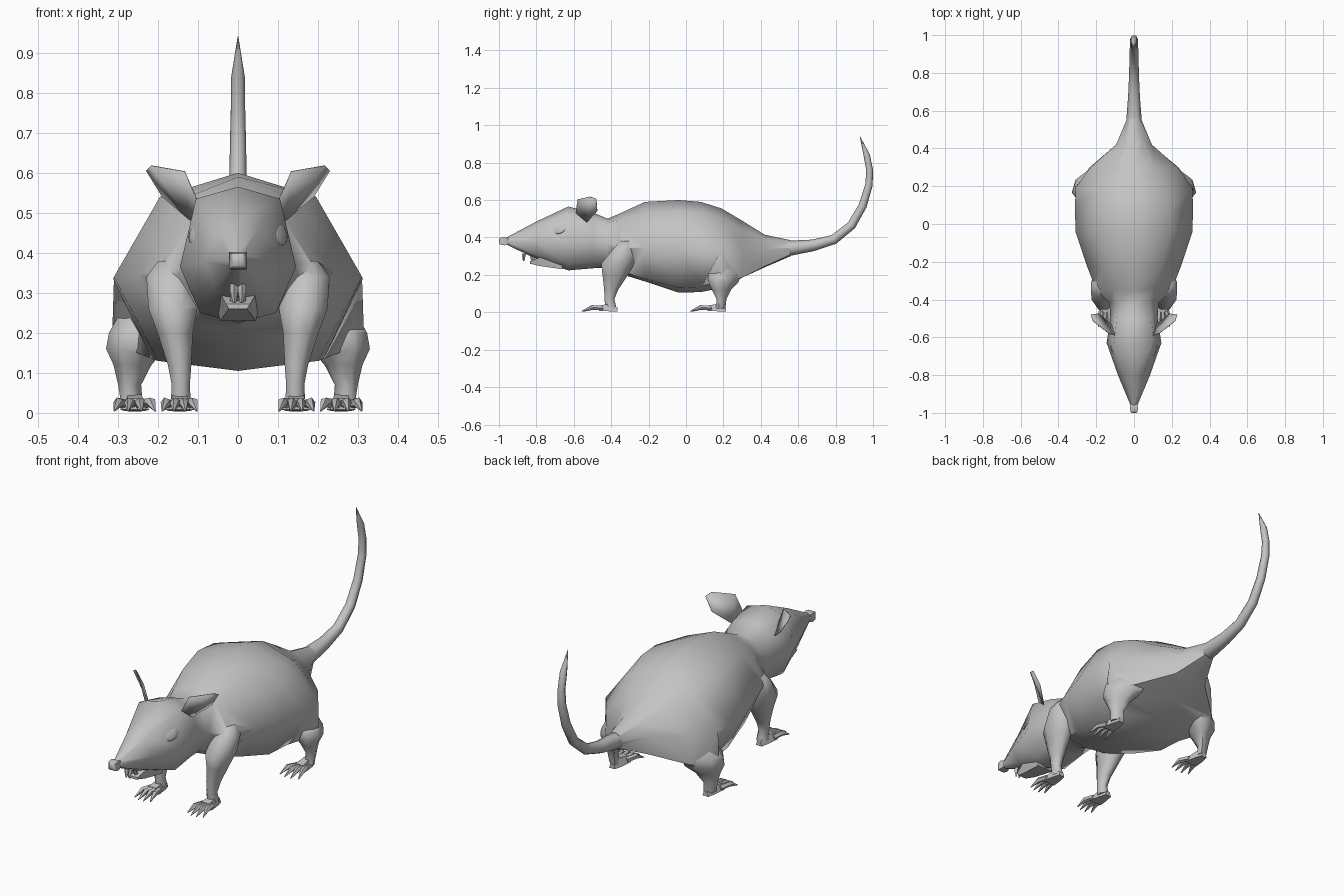
import bpy, bmesh, math
from mathutils import Vector

if "Cube" in bpy.data.objects:
    bpy.data.objects.remove(bpy.data.objects["Cube"])

grey = bpy.data.materials.new("grey fur")
grey.diffuse_color = (0.55, 0.55, 0.55, 1)
grey.use_nodes = True
grey.node_tree.nodes["Principled BSDF"].inputs["Base Color"].default_value = grey.diffuse_color


def smooth(ob, angle):
    bpy.ops.object.select_all(action='DESELECT')
    ob.select_set(True)
    bpy.context.view_layer.objects.active = ob
    bpy.ops.object.shade_smooth_by_angle(angle=math.radians(angle))


def make(name, bm, angle=60):
    bmesh.ops.recalc_face_normals(bm, faces=bm.faces)
    me = bpy.data.meshes.new(name)
    bm.to_mesh(me)
    bm.free()
    ob = bpy.data.objects.new(name, me)
    bpy.context.collection.objects.link(ob)
    me.materials.append(grey)
    smooth(ob, angle)
    return ob


def loft(bm, rings):
    """Skin a list of equal-length point rings and cap both ends."""
    rows = [[bm.verts.new(p) for p in r] for r in rings]
    n = len(rows[0])
    for a, b in zip(rows, rows[1:]):
        for i in range(n):
            j = (i + 1) % n
            bm.faces.new((a[i], a[j], b[j], b[i]))
    bm.faces.new(rows[0])
    bm.faces.new(rows[-1])


def tube(bm, path, n=6):
    """Tapered tube along (point, radius) pairs."""
    pts = [Vector(p) for p, r in path]
    rings = []
    for i, (p, r) in enumerate(path):
        t = (pts[min(i + 1, len(pts) - 1)] - pts[max(i - 1, 0)]).normalized()
        side = Vector((1, 0, 0))
        side = (side - t * side.dot(t)).normalized()
        up = side.cross(t)
        rings.append([pts[i] + side * r * math.cos(2 * math.pi * k / n)
                      + up * r * math.sin(2 * math.pi * k / n) for k in range(n)])
    loft(bm, rings)


def mirror(ob):
    ob.modifiers.new("mirror", 'MIRROR').use_axis[0] = True
    return ob


# Head and body: y, top z, upper (x, z), side (x, z), lower (x, z), bottom z
sections = [
    (-0.96, .400, .012, .395, .018, .380, .012, .365, .362),
    (-0.80, .485, .052, .462, .085, .380, .055, .305, .285),
    (-0.63, .565, .105, .535, .145, .365, .095, .250, .224),
    (-0.50, .535, .092, .510, .125, .380, .090, .265, .235),
    (-0.42, .500, .085, .480, .130, .370, .085, .265, .240),
    (-0.35, .530, .110, .490, .200, .350, .120, .220, .205),
    (-0.22, .590, .150, .530, .250, .345, .170, .180, .165),
    (-0.04, .600, .195, .540, .310, .340, .200, .130, .105),
    (0.08, .590, .190, .535, .312, .335, .215, .135, .108),
    (0.19, .555, .165, .505, .310, .335, .315, .175, .130),
    (0.30, .490, .110, .445, .230, .330, .235, .185, .185),
    (0.42, .415, .050, .395, .095, .340, .090, .245, .240),
    (0.56, .385, .025, .375, .036, .345, .025, .310, .300),
]
bm = bmesh.new()
loft(bm, [[(0, y, t), (ux, y, uz), (sx, y, sz), (lx, y, lz), (0, y, b),
           (-lx, y, lz), (-sx, y, sz), (-ux, y, uz)]
          for y, t, ux, uz, sx, sz, lx, lz, b in sections])
body = make("body", bm, 75)

# Upturned tail
bm = bmesh.new()
tube(bm, [((0, .50, .345), .036), ((0, .56, .343), .040), ((0, .68, .358), .031),
          ((0, .79, .389), .026), ((0, .885, .465), .024), ((0, .945, .57), .022),
          ((0, .978, .68), .020), ((0, .982, .76), .018), ((0, .966, .84), .017),
          ((0, .93, .94), .001)], 8)
tail = make("tail", bm)


def limb(name, rows, shear=0):
    """Leg from rows of z, centre x, y and radii x, y; shear pulls the rear edge inwards."""
    bm = bmesh.new()
    rings = []
    for z, cx, cy, rx, ry in rows:
        ring = []
        for k in range(8):
            a = 2 * math.pi * (k + .5) / 8
            dx, dy = 1.06 * rx * math.cos(a), 1.06 * ry * math.sin(a)
            ring.append((cx + dx - shear * max(0, dy), cy + dy, z))
        rings.append(ring)
    loft(bm, rings)
    return mirror(make(name, bm, 75))


front = limb("front_leg", [(.38, .165, -.32, .035, .035), (.34, .172, -.33, .058, .06),
                           (.26, .163, -.365, .062, .09), (.20, .157, -.378, .045, .07),
                           (.12, .146, -.40, .03, .038), (.07, .143, -.41, .023, .027),
                           (.02, .143, -.40, .026, .030)])
hind = limb("hind_leg", [(.25, .245, .20, .05, .05), (.20, .258, .205, .066, .09),
                         (.16, .265, .20, .066, .082), (.12, .270, .19, .042, .052),
                         (.07, .274, .19, .026, .027), (.02, .268, .185, .024, .026)], .6)

# Weld legs and tail into one continuous skin
for part in (front, hind, tail):
    m = body.modifiers.new("weld", 'BOOLEAN')
    m.operation, m.solver, m.object = 'UNION', 'EXACT', part
    bpy.context.view_layer.objects.active = body
    bpy.ops.object.modifier_apply(modifier=m.name)
    bpy.data.objects.remove(part)
smooth(body, 60)


def foot(name, x, heel, length, spread):
    """Flat palm with four clawed toes that fan out forwards."""
    bm = bmesh.new()
    knuckle = heel - length * .5

    def ring(y, w, z0, z1):
        return [(x - w, y, z0), (x + w, y, z0), (x + w * .6, y, z1), (x - w * .6, y, z1)]
    loft(bm, [ring(heel, .016, .004, .025), ring(heel - length * .2, .026, .005, .046),
              ring(knuckle, .036, .008, .036)])
    for i in range(4):
        f = (i - 1.5) / 1.5
        reach = length * (.5 - .1 * abs(f))
        tube(bm, [((x + f * .024, knuckle + .02, .022), .013),
                  ((x + f * spread * .8, knuckle - reach * .4, .026), .013),
                  ((x + f * spread, knuckle - reach, .005), .002)], 5)
    mirror(make(name, bm, 35))


foot("front_foot", .146, -.365, .20, .043)
foot("hind_foot", .258, .215, .200, .051)

# Thin angled ears
bm = bmesh.new()
bm.faces.new([bm.verts.new(p) for p in (
    (.103, -.59, .53), (.135, -.58, .603), (.218, -.515, .617),
    (.230, -.48, .605), (.19, -.475, .54), (.12, -.53, .48))])
bmesh.ops.triangulate(bm, faces=bm.faces)
ear = make("ear", bm, 25)
ear.modifiers.new("thickness", 'SOLIDIFY').thickness = .003
mirror(ear)

# Slightly raised almond eyes
bm = bmesh.new()
bmesh.ops.create_uvsphere(bm, u_segments=10, v_segments=6, radius=1)
for v in bm.verts:
    x, y, z = v.co
    v.co = (.105 + x * .008 + y * .014 - z * .009, -.675 + y * .036, .446 + z * .026 + y * .010)
mirror(make("eye", bm))

# Blunt nose
bm = bmesh.new()
loft(bm, [[(sx * r, y, .38 + sz * r) for sx, sz in ((-1, -1), (1, -1), (1, 1), (-1, 1))]
          for y, r in ((-.94, .014), (-.97, .022), (-.992, .019), (-1.0, .012))])
make("nose", bm)

# Lower jaw
bm = bmesh.new()
loft(bm, [[(-w, y, z1), (w, y, z1), (w * .75, y, z0), (-w * .75, y, z0)]
          for y, w, z0, z1 in ((-.835, .030, .260, .272), (-.78, .043, .247, .295),
                               (-.66, .060, .230, .30))])
make("lower_jaw", bm)

# Upper and lower front teeth
for name, y0, z0, y1, z1 in (("upper_tooth", -.855, .335, -.868, .275),
                             ("lower_tooth", -.80, .265, -.83, .305)):
    bm = bmesh.new()
    tube(bm, [((.010, y0, z0), .010), ((.010, (y0 + y1) / 2 - .006, (z0 + z1) / 2), .010),
              ((.009, y1, z1), .004)], 4)
    mirror(make(name, bm, 30))
